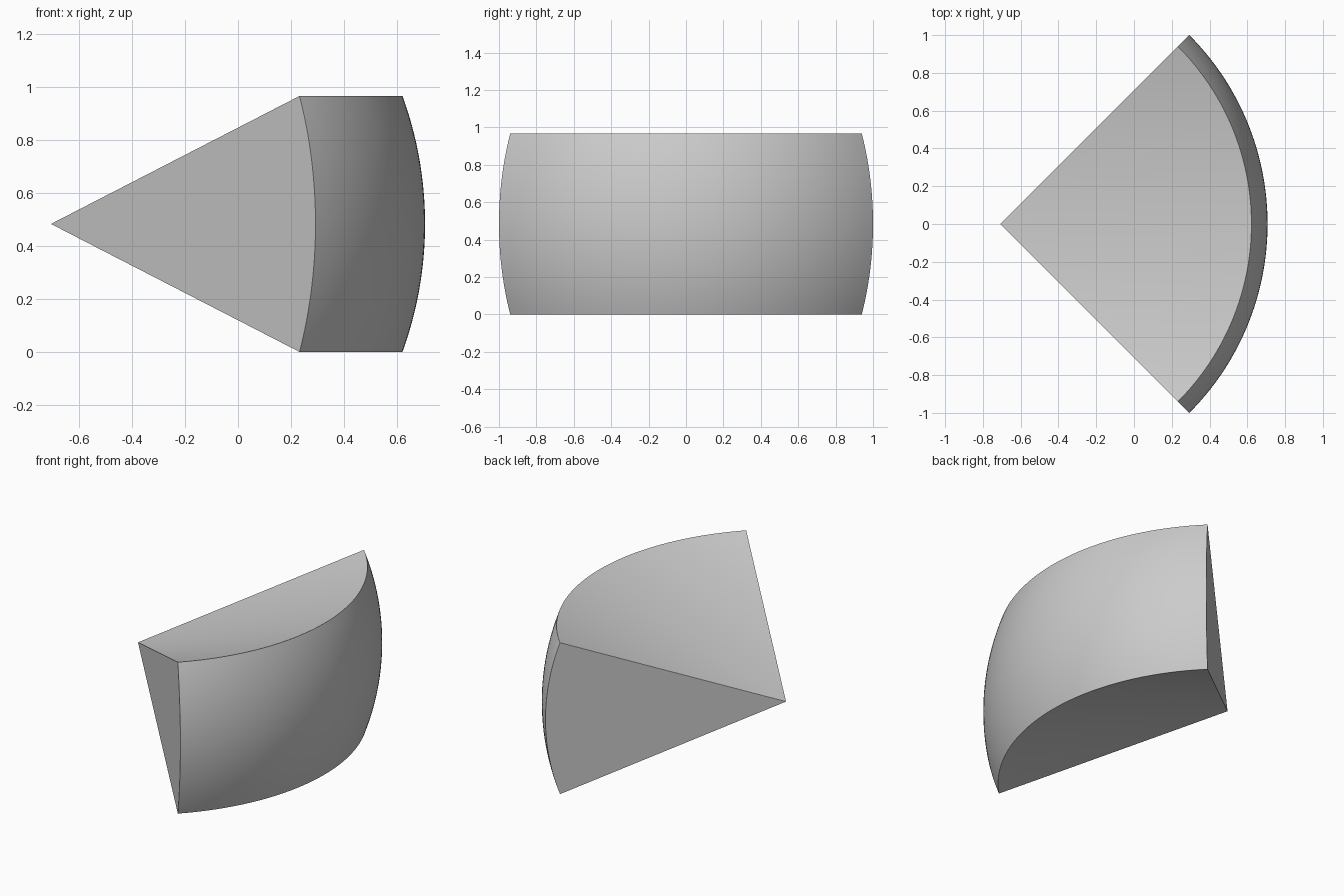
import bpy, bmesh
from math import sin, cos, radians, sqrt

if "Cube" in bpy.data.objects:
    bpy.data.objects.remove(bpy.data.objects["Cube"])

RADIUS = sqrt(2)
HALF_AZIMUTH, HALF_ELEVATION = radians(45), radians(20)
COLS, ROWS = 64, 32
APEX = (-RADIUS / 2, 0, RADIUS * sin(HALF_ELEVATION))

# One flat grey
grey = bpy.data.materials.new("light_grey")
colour = (0.6, 0.6, 0.6, 1)
grey.use_nodes = True
grey.diffuse_color = colour
grey.node_tree.nodes["Principled BSDF"].inputs["Base Color"].default_value = colour


def sphere_point(col, row):
    """Point on the outer spherical patch."""
    a = HALF_AZIMUTH * (2 * col / COLS - 1)
    e = HALF_ELEVATION * (2 * row / ROWS - 1)
    return (APEX[0] + RADIUS * cos(e) * cos(a),
            RADIUS * cos(e) * sin(a),
            APEX[2] + RADIUS * sin(e))


bm = bmesh.new()
apex = bm.verts.new(APEX)
grid = [[bm.verts.new(sphere_point(c, r)) for r in range(ROWS + 1)]
        for c in range(COLS + 1)]

# Curved outer face
for c in range(COLS):
    for r in range(ROWS):
        bm.faces.new((grid[c][r], grid[c + 1][r], grid[c + 1][r + 1], grid[c][r + 1]))

# Conical top and bottom
for c in range(COLS):
    bm.faces.new((apex, grid[c][ROWS], grid[c + 1][ROWS]))
    bm.faces.new((apex, grid[c + 1][0], grid[c][0]))

# Flat side walls
bm.faces.new([apex] + grid[0])
bm.faces.new([apex] + grid[COLS][::-1])
bmesh.ops.recalc_face_normals(bm, faces=bm.faces)

mesh = bpy.data.meshes.new("spherical_wedge")
bm.to_mesh(mesh)
bm.free()
mesh.materials.append(grey)
wedge = bpy.data.objects.new("spherical_wedge", mesh)
bpy.context.collection.objects.link(wedge)

# Smooth curves, sharp rims
bpy.ops.object.select_all(action="DESELECT")
wedge.select_set(True)
bpy.context.view_layer.objects.active = wedge
bpy.ops.object.shade_smooth_by_angle(angle=radians(30))
